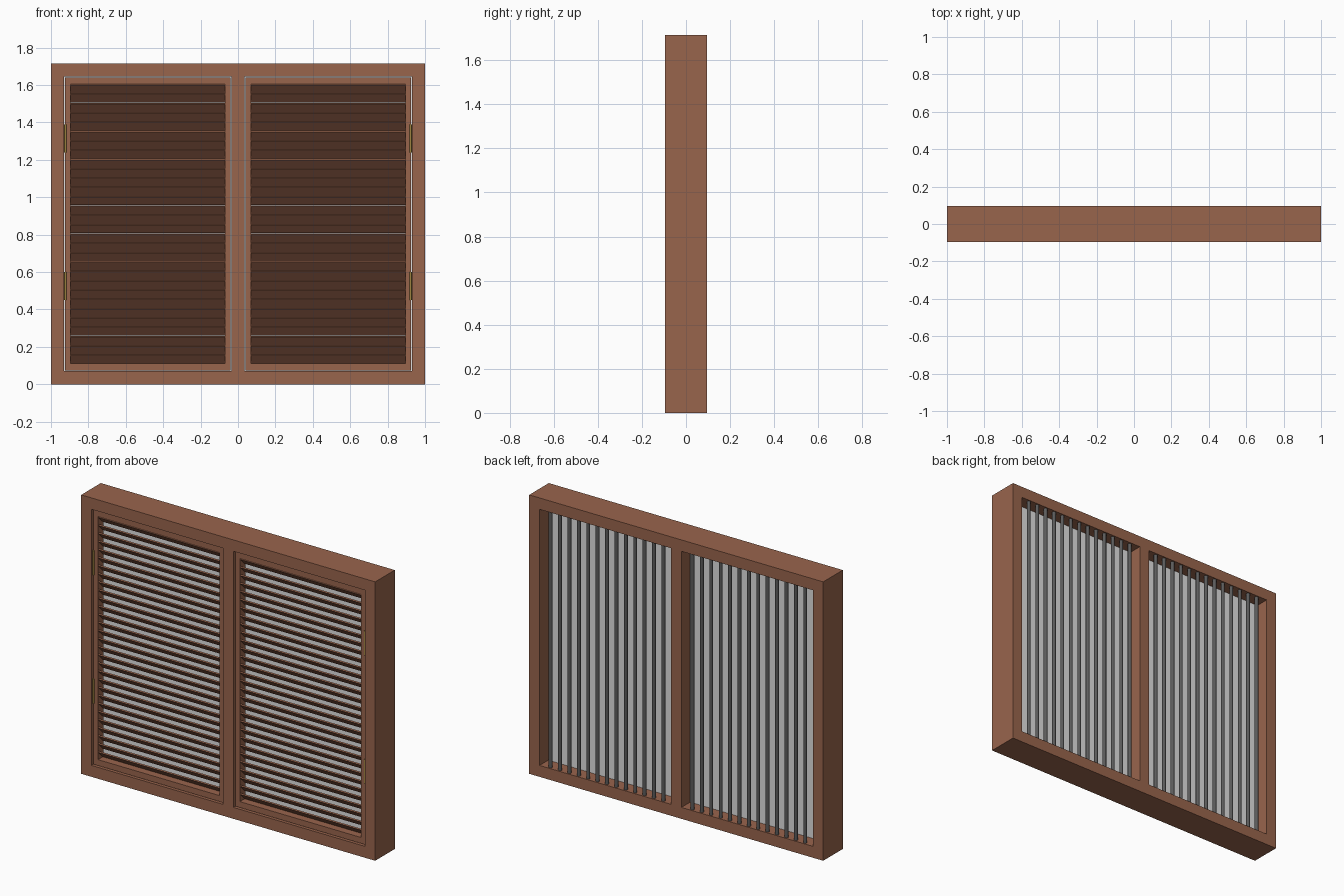
import bpy, math

if "Cube" in bpy.data.objects:
    bpy.data.objects.remove(bpy.data.objects["Cube"])

W, H, D = 1.0, 1.715, 0.095      # half width, height, half depth
T = 0.07                         # frame member width
X0, X1 = 0.035, W - T            # right-hand opening in x
Z0, Z1 = T, H - T                # opening in z


def srgb(c):
    return c / 12.92 if c <= 0.04045 else ((c + 0.055) / 1.055) ** 2.4


def material(name, r, g, b):
    m = bpy.data.materials.new(name)
    m.diffuse_color = (srgb(r), srgb(g), srgb(b), 1)
    m.use_nodes = True
    m.node_tree.nodes["Principled BSDF"].inputs["Base Color"].default_value = m.diffuse_color
    return m


WOOD = material("brown_wood", 0.60, 0.395, 0.30)
PANE = material("pale_grey_pane", 0.88, 0.88, 0.88)
IRON = material("dark_iron", 0.36, 0.36, 0.36)
BRASS = material("old_brass", 0.62, 0.52, 0.25)


def box(name, x0, x1, y0, y1, z0, z1, mat):
    bpy.ops.mesh.primitive_cube_add(
        size=1, location=((x0 + x1) / 2, (y0 + y1) / 2, (z0 + z1) / 2))
    o = bpy.context.object
    o.name = name
    o.scale = (x1 - x0, y1 - y0, z1 - z0)
    bpy.ops.object.transform_apply(location=False, rotation=False, scale=True)
    o.data.materials.append(mat)
    return o


def rod(name, x, y, z0, z1, r, mat):
    bpy.ops.mesh.primitive_cylinder_add(
        vertices=16, radius=r, depth=z1 - z0, location=(x, y, (z0 + z1) / 2))
    o = bpy.context.object
    o.name = name
    o.data.materials.append(mat)
    bpy.ops.object.shade_smooth_by_angle(angle=math.radians(40))
    return o


# outer frame and centre post
box("frame_bottom", -W, W, -D, D, 0, T, WOOD)
box("frame_top", -W, W, -D, D, H - T, H, WOOD)
box("frame_left", -W, -X1, -D, D, Z0, Z1, WOOD)
box("frame_right", X1, W, -D, D, Z0, Z1, WOOD)
box("centre_post", -X0, X0, -D, D, Z0, Z1, WOOD)

GAP = 0.004
SY0, SY1 = -0.082, -0.028        # shutter depth
LX0, LX1 = 0.07, 0.895           # louvre area
LZ0, LZ1 = 0.11, 1.605
SLATS, BARS = 30, 13
pitch = (LZ1 - LZ0) / SLATS

for side, s in (("left", -1), ("right", 1)):
    def sbox(name, a, b, *rest):
        lo, hi = sorted((s * a, s * b))
        return box(f"{side}_{name}", lo, hi, *rest)

    # shutter stiles and rails
    sbox("shutter_inner_stile", X0 + GAP, LX0, SY0, SY1, Z0 + GAP, Z1 - GAP, WOOD)
    sbox("shutter_outer_stile", LX1, X1 - GAP, SY0, SY1, Z0 + GAP, Z1 - GAP, WOOD)
    sbox("shutter_bottom_rail", LX0, LX1, SY0, SY1, Z0 + GAP, LZ0, WOOD)
    sbox("shutter_top_rail", LX0, LX1, SY0, SY1, LZ1, Z1 - GAP, WOOD)

    # louvre slats, front edge raised
    yc = (SY0 + SY1) / 2
    for i in range(SLATS):
        z = LZ0 + pitch * (i + 0.5)
        slat = sbox(f"slat_{i + 1}", LX0, LX1, yc - 0.031, yc + 0.031,
                    z - 0.004, z + 0.004, WOOD)
        slat.rotation_euler.x = -math.radians(45)

    # pane behind the shutter
    sbox("pane", X0, X1, 0.0, 0.01, Z0, Z1, PANE)

    # vertical security bars at the back
    step = (X1 - X0) / (BARS + 1)
    for i in range(BARS):
        rod(f"{side}_bar_{i + 1}", s * (X0 + step * (i + 1)), 0.078, Z0, Z1, 0.011, IRON)

    # hinges on the outer stile
    for name, z0, z1 in (("lower", 0.45, 0.60), ("upper", 1.24, 1.39)):
        rod(f"{side}_{name}_hinge", s * (X1 - 0.007), -0.083, z0, z1, 0.006, BRASS)
